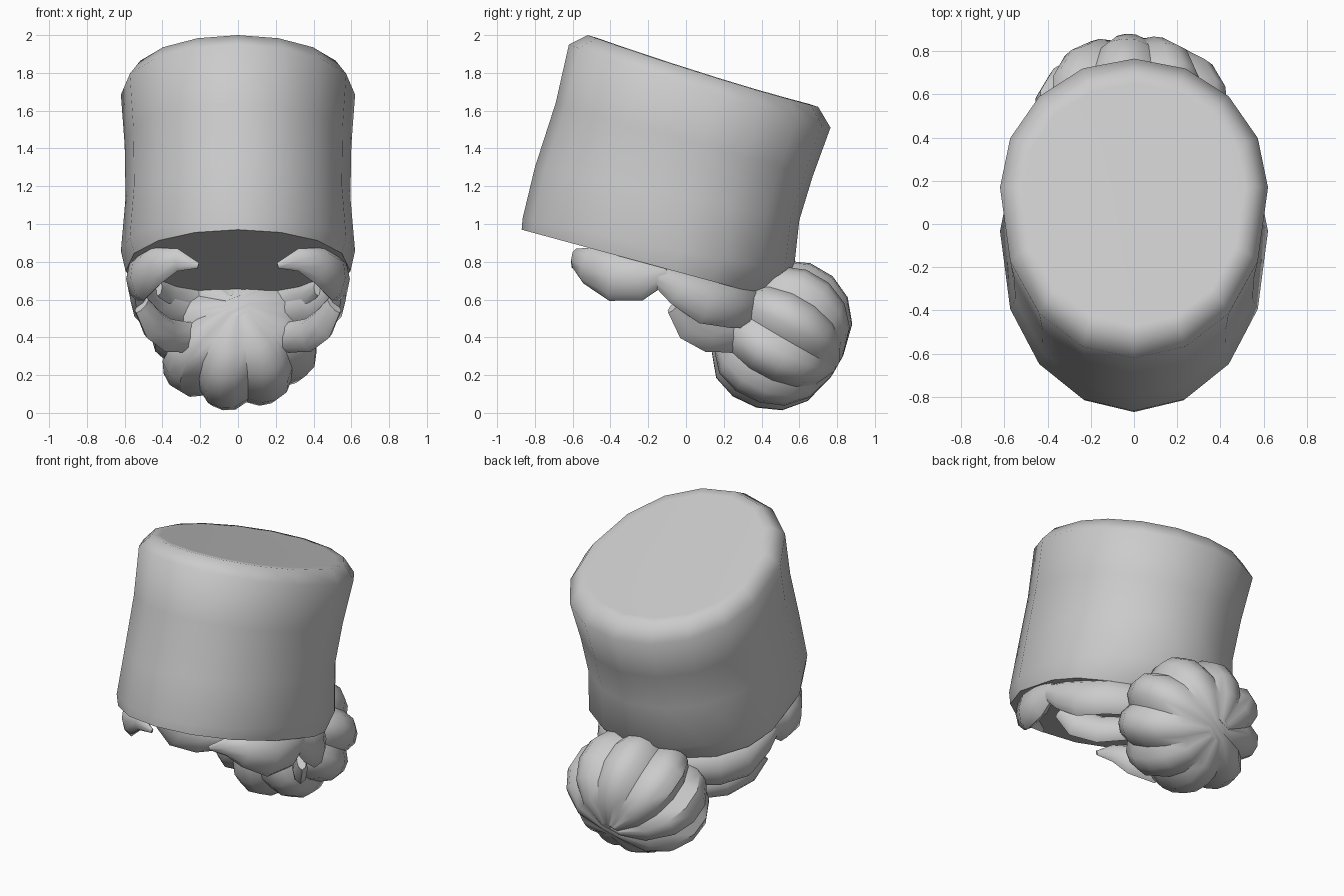
import bpy, bmesh, math, random
from mathutils import Vector

if "Cube" in bpy.data.objects:
    bpy.data.objects.remove(bpy.data.objects["Cube"])

random.seed(4)
grey = bpy.data.materials.new("mid grey")
grey.diffuse_color = (0.6, 0.6, 0.6, 1)
grey.use_nodes = True
grey.node_tree.nodes["Principled BSDF"].inputs["Base Color"].default_value = grey.diffuse_color


def finish(bm, name, angle=None):
    bmesh.ops.recalc_face_normals(bm, faces=bm.faces[:])
    me = bpy.data.meshes.new(name)
    bm.to_mesh(me)
    bm.free()
    me.materials.append(grey)
    ob = bpy.data.objects.new(name, me)
    bpy.context.collection.objects.link(ob)
    if angle:
        bpy.ops.object.select_all(action='DESELECT')
        ob.select_set(True)
        bpy.context.view_layer.objects.active = ob
        bpy.ops.object.shade_smooth_by_angle(angle=math.radians(angle))
    return ob


def cap(bm, ring, smooth):
    """Close a ring with strips running from side to side."""
    n = len(ring)
    for i in range(n // 2):
        quad = (ring[i], ring[i + 1], ring[n - i - 1], ring[-i])
        bm.faces.new(list(dict.fromkeys(quad))).smooth = smooth


def loft(rings):
    """Skin a list of closed point rings and cap both ends."""
    bm = bmesh.new()
    vs = [[bm.verts.new(p) for p in r] for r in rings]
    n = len(rings[0])
    for a, b in zip(vs, vs[1:]):
        for i in range(n):
            j = (i + 1) % n
            bm.faces.new((a[i], a[j], b[j], b[i])).smooth = True
    cap(bm, vs[0], False)
    cap(bm, vs[-1], True)
    return bm


# Hat: leaning egg-shaped rings given as front (y, z), back (y, z),
# half width, place of the widest point, sag
HAT = [
    (-0.87, 0.97, 0.42, 0.62, 0.595, 0.63, 0),
    (-0.865, 1.03, 0.57, 0.75, 0.62, 0.58, 0.01),
    (-0.80, 1.30, 0.60, 1.02, 0.595, 0.57, 0),
    (-0.69, 1.64, 0.67, 1.25, 0.60, 0.57, 0),
    (-0.62, 1.95, 0.765, 1.51, 0.62, 0.57, 0.015),
    (-0.52, 2.00, 0.70, 1.62, 0.56, 0.57, 0.015),
    (-0.47, 1.985, 0.65, 1.636, 0.51, 0.57, 0.012),
]
rings = []
for fy, fz, by, bz, w, mid, sag in HAT:
    f, b = Vector((0, fy, fz)), Vector((0, by, bz))
    ring = []
    for i in range(16):
        c, s = math.cos(i * math.tau / 16), math.sin(i * math.tau / 16)
        k = mid + (c * (1 - mid) if c > 0 else -mid * abs(c) ** 0.87)
        ring.append(f.lerp(b, k) + Vector((w * s, 0, -sag * s * s)))
    rings.append(ring)
finish(loft(rings), "hat")

# Hair bun: lobed ellipsoid around an axis that points back and down,
# fuller on its lower front
LOBES, PER, LAT = 9, 4, 8
centre = Vector((0, 0.515, 0.41))
axis = Vector((0, 0.86, -0.5)).normalized()
up = Vector((0, 0.5, 0.86)).normalized()
side = Vector((1.08, 0, 0))
size = [random.uniform(0.98, 1.05) for _ in range(LOBES)]
bulge = (0.86, 0.97, 1.0, 0.97)
rings = []
for k in range(LAT):
    th = math.pi * (k + 0.25) / (LAT - 0.5)
    ring = []
    for i in range(LOBES * PER):
        ph = math.tau * (i - 2.8) / (LOBES * PER)
        lobe = bulge[i % PER] * (size[i // PER] if i % PER else 1)
        r = 0.415 * math.sin(th) ** 0.8 * lobe
        r *= 1 + 0.14 * max(0, -math.cos(ph)) * max(0, math.cos(th))
        h = -0.33 * math.cos(th) * (0.9 + 0.1 * lobe)
        ring.append(centre + axis * h + (up * math.cos(ph) + side * math.sin(ph)) * r)
    rings.append(ring)
finish(loft(rings), "hair_bun", 40)


def lock(name, pts, sx):
    """Tapered, flattened hair lock: points are (x, y, z, radius)."""
    path = [Vector((p[0] * sx, p[1], p[2])) for p in pts]
    rings = []
    for i, p in enumerate(path):
        t = (path[min(i + 1, len(path) - 1)] - path[max(i - 1, 0)]).normalized()
        u = t.cross(Vector((0, 0, 1))).normalized()
        v = u.cross(t)
        r = pts[i][3]
        rings.append([p + u * (0.5 * r * math.cos(a)) + v * (r * math.sin(a))
                      for a in (k * math.tau / 8 for k in range(8))])
    finish(loft(rings), name, 60)


# Side hair: a fringe lock, then locks swept back into the bun
LOCKS = {
    "fringe_lock": [(0.21, -0.60, 0.78, 0.015), (0.32, -0.58, 0.81, 0.06),
                    (0.43, -0.52, 0.78, 0.10), (0.51, -0.38, 0.715, 0.125),
                    (0.535, -0.24, 0.71, 0.115), (0.54, -0.10, 0.74, 0.05)],
    "upper_swept_lock": [(0.55, -0.18, 0.74, 0.04), (0.535, -0.04, 0.66, 0.09),
                         (0.50, 0.10, 0.59, 0.12), (0.41, 0.24, 0.57, 0.12),
                         (0.26, 0.34, 0.56, 0.11), (0.08, 0.40, 0.55, 0.08)],
    "lower_swept_lock": [(0.51, -0.06, 0.57, 0.06), (0.45, 0.01, 0.47, 0.09),
                         (0.37, 0.12, 0.41, 0.09), (0.26, 0.25, 0.40, 0.08),
                         (0.12, 0.34, 0.42, 0.06)],
    "nape_lock": [(0.42, 0.12, 0.66, 0.04), (0.36, 0.26, 0.63, 0.09),
                  (0.22, 0.36, 0.60, 0.10), (0.04, 0.42, 0.58, 0.08)],
}
for name, pts in LOCKS.items():
    for label, sx in (("right", 1), ("left", -1)):
        lock(f"{name}_{label}", pts, sx)
